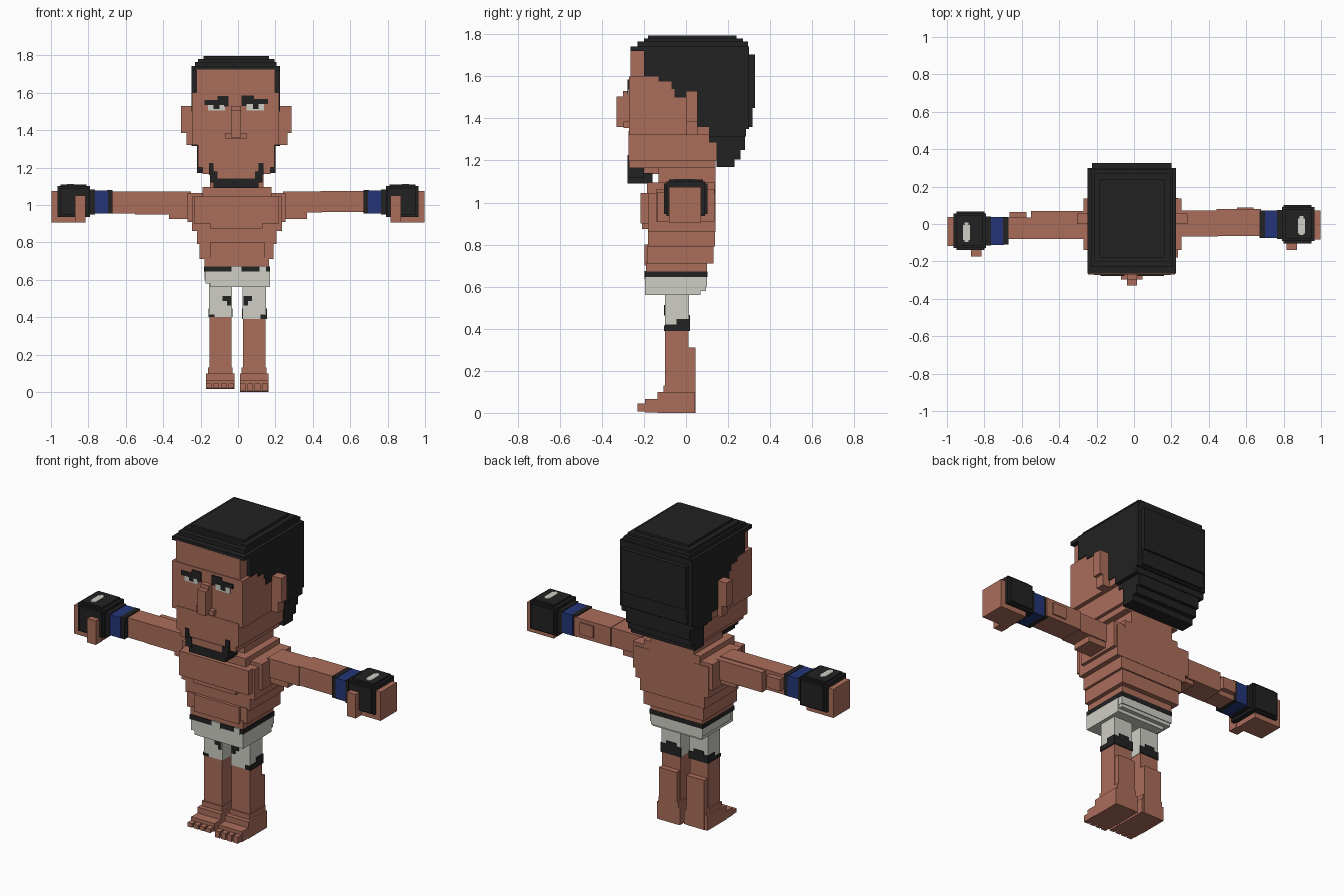
import bpy, bmesh


def material(name, r, g, b):
    m = bpy.data.materials.new(name)
    m.diffuse_color = (r, g, b, 1)
    return m


SKIN = material("skin brown", 0.41, 0.155, 0.105)
DARK = material("near black", 0.016, 0.016, 0.016)
WHITE = material("off white", 0.62, 0.62, 0.56)
BLUE = material("navy blue", 0.017, 0.036, 0.19)


def finish(bm, name, mat):
    bmesh.ops.recalc_face_normals(bm, faces=bm.faces)
    me = bpy.data.meshes.new(name)
    bm.to_mesh(me)
    bm.free()
    me.materials.append(mat)
    ob = bpy.data.objects.new(name, me)
    bpy.context.collection.objects.link(ob)
    return ob


def boxes(name, mat, *ranges):
    """Object made of boxes, each given as x0, x1, y0, y1, z0, z1."""
    bm = bmesh.new()
    for x0, x1, y0, y1, z0, z1 in ranges:
        for v in bmesh.ops.create_cube(bm, size=1)["verts"]:
            v.co.x = x0 if v.co.x < 0 else x1
            v.co.y = y0 if v.co.y < 0 else y1
            v.co.z = z0 if v.co.z < 0 else z1
    return finish(bm, name, mat)


def prism(name, mat, x0, x1, outline):
    """Side outline of (y, z) points extruded along x."""
    bm = bmesh.new()
    f = bm.faces.new([bm.verts.new((x0, y, z)) for y, z in outline])
    ext = bmesh.ops.extrude_face_region(bm, geom=[f])["geom"]
    for v in ext:
        if isinstance(v, bmesh.types.BMVert):
            v.co.x = x1
    return finish(bm, name, mat)


# Head
boxes("head", SKIN,
      (-0.245, 0.22, -0.27, 0.22, 1.32, 1.60),
      (-0.222, 0.198, -0.265, 0.1, 1.58, 1.725),
      (-0.215, 0.195, -0.273, 0.15, 1.20, 1.34),
      (-0.19, 0.175, -0.27, 0.14, 1.165, 1.21))
boxes("neck", SKIN, (-0.15, 0.135, -0.13, 0.14, 1.04, 1.18))
boxes("ears", SKIN,
      (-0.305, -0.24, 0.0, 0.055, 1.385, 1.53), (-0.275, -0.21, 0.0, 0.055, 1.32, 1.39),
      (0.215, 0.285, 0.0, 0.055, 1.385, 1.53), (0.19, 0.265, 0.0, 0.055, 1.32, 1.39))
boxes("nose", SKIN,
      (-0.037, 0.017, -0.33, -0.26, 1.36, 1.505),
      (-0.037, 0.017, -0.30, -0.26, 1.50, 1.53),
      (-0.07, 0.045, -0.297, -0.26, 1.355, 1.385))

# Hair: stepped hairline on the sides, narrower nape, stacked crown
prism("side_hair", DARK, -0.249, 0.225, [
    (-0.2, 1.735), (-0.2, 1.6), (-0.13, 1.6), (-0.13, 1.575), (-0.07, 1.575),
    (-0.07, 1.54), (-0.055, 1.54), (-0.055, 1.5), (0.055, 1.5), (0.055, 1.36),
    (0.11, 1.36), (0.11, 1.315), (0.285, 1.315), (0.285, 1.35), (0.30, 1.35), (0.30, 1.735)])
prism("nape_hair", DARK, -0.22, 0.20, [
    (0.11, 1.33), (0.11, 1.285), (0.145, 1.285), (0.145, 1.17),
    (0.23, 1.17), (0.23, 1.205), (0.26, 1.205), (0.26, 1.25), (0.28, 1.25), (0.28, 1.33)])
boxes("crown_hair", DARK,
      (-0.249, 0.225, -0.265, 0.30, 1.72, 1.742),
      (-0.23, 0.205, -0.23, 0.295, 1.73, 1.765),
      (-0.215, 0.195, -0.2, 0.27, 1.75, 1.78),
      (-0.185, 0.165, -0.18, 0.24, 1.77, 1.795),
      (-0.225, 0.20, 0.28, 0.327, 1.45, 1.705),
      (-0.225, 0.20, 0.28, 0.315, 1.36, 1.46))

# Face details
boxes("eyebrows", DARK,
      (-0.18, -0.11, -0.278, -0.268, 1.535, 1.56), (-0.11, -0.05, -0.278, -0.268, 1.535, 1.582),
      (-0.075, -0.05, -0.278, -0.268, 1.525, 1.54),
      (0.085, 0.16, -0.278, -0.268, 1.54, 1.565), (0.02, 0.085, -0.278, -0.268, 1.54, 1.585),
      (0.02, 0.045, -0.278, -0.268, 1.53, 1.545))
boxes("eye_whites", WHITE,
      (-0.16, -0.07, -0.275, -0.268, 1.505, 1.537), (0.045, 0.14, -0.275, -0.268, 1.505, 1.541))
boxes("pupils", DARK,
      (-0.13, -0.10, -0.277, -0.268, 1.513, 1.537), (0.08, 0.11, -0.277, -0.268, 1.513, 1.541))
boxes("beard", DARK,
      (-0.13, 0.11, -0.277, -0.16, 1.09, 1.14),
      (-0.15, -0.11, -0.279, -0.2, 1.12, 1.18), (0.09, 0.13, -0.279, -0.2, 1.12, 1.18),
      (-0.155, -0.13, -0.279, -0.268, 1.16, 1.225), (0.11, 0.137, -0.279, -0.268, 1.16, 1.225))
boxes("chin", SKIN, (-0.112, 0.092, -0.274, -0.13, 1.135, 1.18))

# Torso
boxes("chest", SKIN,
      (-0.27, 0.255, -0.14, 0.135, 0.91, 1.065),
      (-0.245, 0.235, -0.18, 0.14, 0.86, 1.045),
      (-0.19, 0.18, -0.185, 0.138, 1.03, 1.095),
      (-0.235, 0.22, -0.217, -0.17, 0.90, 1.045),
      (-0.15, 0.13, -0.21, -0.17, 0.875, 0.91))
boxes("waist", SKIN,
      (-0.22, 0.205, -0.18, 0.138, 0.79, 0.87),
      (-0.205, 0.19, -0.185, 0.13, 0.71, 0.80),
      (-0.18, 0.165, -0.19, 0.10, 0.66, 0.72),
      (-0.15, 0.145, -0.198, -0.17, 0.70, 0.80))

# Shorts
boxes("shorts", WHITE,
      (-0.175, 0.165, -0.19, 0.095, 0.58, 0.655),
      (-0.15, 0.17, -0.195, 0.07, 0.56, 0.645),
      (-0.18, 0.168, -0.16, 0.10, 0.60, 0.65))
boxes("waistband", DARK, (-0.181, 0.17, -0.196, 0.102, 0.645, 0.672))
boxes("waistband_tie", WHITE, (-0.035, 0.02, -0.2, -0.19, 0.64, 0.674),
      (0.115, 0.15, -0.2, -0.19, 0.64, 0.674))

# Legs
for side, x0, x1, base, inner in (("left", -0.155, -0.032, 0.015, 1), ("right", 0.025, 0.15, 0.0, -1)):
    mid = (x0 + x1) / 2
    hem = 0.39 + base * 0.7
    boxes(side + "_thigh", WHITE, (x0, x1, -0.1, 0.015, hem, 0.58))
    boxes(side + "_calf", SKIN,
          (x0 + 0.002, x1 - 0.002, -0.1, 0.013, 0.1, hem + 0.01),
          (x0 + 0.004, x1 - 0.004, -0.06, 0.045, base, 0.31))
    # Foot rises in steps, with four toes
    f0, f1 = mid - 0.078, mid + 0.075
    boxes(side + "_foot", SKIN,
          (f0, f1, -0.195, 0.04, base + 0.003, 0.065),
          (f0, f1, -0.135, 0.043, base, 0.10),
          (f0 + 0.01, f1 - 0.01, -0.108, 0.042, 0.09, 0.13),
          *[(f0 + i * 0.04, f0 + i * 0.04 + 0.03, -0.23, -0.18, base + 0.006, 0.045)
            for i in range(4)])
    # Dark trim on the outside, back and front of the thigh
    out = x0 if inner > 0 else x1
    knee = x1 if inner > 0 else x0
    boxes(side + "_thigh_trim", DARK,
          (out - 0.004, out + 0.004, -0.1, 0.018, hem, 0.42),
          (out - 0.004, out + 0.004, -0.045, 0.018, 0.41, 0.447),
          (x0 - 0.003, x1 + 0.003, 0.01, 0.019, hem, 0.445),
          (mid - 0.035, mid + 0.03, 0.01, 0.019, 0.44, 0.465),
          (*sorted((out, out + inner * 0.03)), -0.104, -0.096, hem, 0.415),
          (*sorted((knee - inner * 0.005, knee - inner * 0.05)), -0.104, -0.096, 0.485, 0.513),
          (*sorted((knee - inner * 0.005, knee - inner * 0.028)), -0.104, -0.096, 0.462, 0.49))

# Arms, each shaped by its own small offsets
boxes("left_arm", SKIN,
      (-0.68, -0.25, -0.08, 0.035, 0.955, 1.073),
      (-0.55, -0.25, -0.075, 0.07, 0.95, 1.068),
      (-0.37, -0.25, -0.07, 0.06, 0.925, 0.96),
      (-0.665, -0.575, 0.0, 0.065, 0.985, 1.055))
boxes("right_arm", SKIN,
      (0.24, 0.45, -0.068, 0.072, 0.96, 1.072),
      (0.44, 0.68, -0.063, 0.08, 0.962, 1.075),
      (0.24, 0.37, -0.06, 0.065, 0.925, 0.97),
      (0.55, 0.64, 0.0, 0.088, 0.985, 1.055))


def mirrored(s, *ranges):
    return [(*sorted((s * a, s * b)), *rest) for a, b, *rest in ranges]


for side, s, dy in (("left", -1, -0.035), ("right", 1, 0.0)):
    # Wrist wraps
    boxes(side + "_wrist_dark", DARK, *mirrored(s,
          (0.67, 0.70, -0.075 + dy, 0.072 + dy, 0.955, 1.08),
          (0.765, 0.80, -0.08 + dy, 0.075 + dy, 0.95, 1.083)))
    boxes(side + "_wrist_blue", BLUE, *mirrored(s,
          (0.695, 0.768, -0.076 + dy, 0.073 + dy, 0.955, 1.078)))
    # Glove, fist and thumb
    boxes(side + "_glove", DARK, *mirrored(s,
          (0.79, 0.965, -0.092 + dy, 0.09 + dy, 0.935, 1.10),
          (0.80, 0.95, -0.105 + dy, 0.102 + dy, 0.945, 1.09),
          (0.81, 0.95, -0.08 + dy, 0.08 + dy, 1.09, 1.11)))
    boxes(side + "_fist", SKIN, *mirrored(s,
          (0.82, 0.997, -0.082 + dy, 0.072 + dy, 0.905, 1.075)))
    boxes(side + "_thumb", SKIN, *mirrored(s,
          (0.815, 0.872, -0.138 + dy, -0.08 + dy, 0.907, 1.05)))
    # Small light patch on the back of the glove
    boxes(side + "_glove_patch", WHITE, *mirrored(s,
          (0.877, 0.913, -0.05 + dy, 0.03 + dy, 1.106, 1.113),
          (0.885, 0.905, -0.06 + dy, 0.042 + dy, 1.106, 1.113)))
